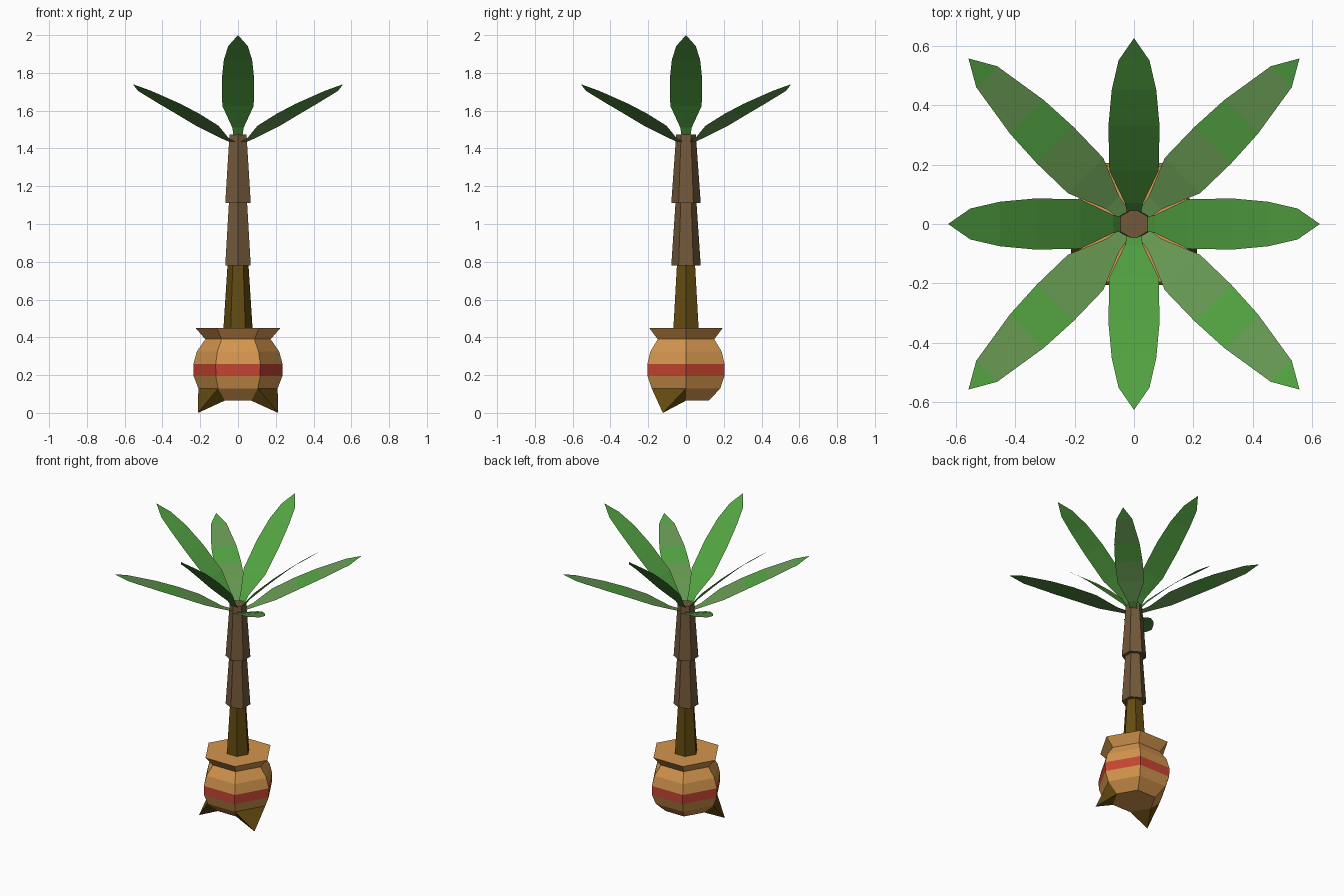
import bpy
from math import cos, sin, radians
from mathutils import Vector, Matrix

cube = bpy.data.objects.get("Cube")
if cube:
    bpy.data.objects.remove(cube, do_unlink=True)


def material(name, rgb):
    m = bpy.data.materials.new(name)
    m.use_nodes = True
    m.diffuse_color = (*rgb, 1)
    m.node_tree.nodes["Principled BSDF"].inputs["Base Color"].default_value = (*rgb, 1)
    return m


clay = material("orange clay", (0.65, 0.30, 0.075))
red = material("red glaze", (0.56, 0.06, 0.032))
dark_wood = material("dark olive wood", (0.127, 0.07, 0.005))
bark = material("brown bark", (0.17, 0.098, 0.042))
green = material("leaf green", (0.084, 0.36, 0.053))
pale_green = material("pale leaf green", (0.133, 0.31, 0.084))


def add_mesh(name, verts, faces, mats):
    mesh = bpy.data.meshes.new(name)
    mesh.from_pydata(verts, [], faces)
    for m in mats:
        mesh.materials.append(m)
    obj = bpy.data.objects.new(name, mesh)
    bpy.context.collection.objects.link(obj)
    return obj


def ring_point(r, z, angle):
    a = radians(angle)
    return Vector((r * cos(a), r * sin(a), z))


def hex_lathe(name, profile, mats, turn=0):
    """Six-sided closed solid from (radius, height) pairs."""
    verts = [ring_point(r, z, turn + 60 * i) for r, z in profile for i in range(6)]
    faces = [tuple(reversed(range(6)))]
    for k in range(len(profile) - 1):
        for i in range(6):
            j = (i + 1) % 6
            faces.append((k * 6 + i, k * 6 + j, k * 6 + 6 + j, k * 6 + 6 + i))
    faces.append(tuple(range(len(verts) - 6, len(verts))))
    return add_mesh(name, verts, faces, mats)


# Pot with a painted band round its belly
pot_profile = [(0.14, 0.065), (0.21, 0.13), (0.235, 0.195), (0.236, 0.258),
               (0.218, 0.325), (0.173, 0.39), (0.225, 0.45)]
pot = hex_lathe("pot", pot_profile, [clay, red])
for p in pot.data.polygons:
    p.material_index = int(0.2 < p.center.z < 0.255)

# Two pyramid feet on the lower front facets
for side, a in (("right", 180), ("left", 300)):
    base = [ring_point(r, z, b) for r, z in pot_profile[:2] for b in (a, a + 60)]
    tip = ring_point(0.245, 0, a + 30)
    add_mesh(side + "_foot", base + [tip],
             [(0, 2, 3, 1), (0, 1, 4), (1, 3, 4), (3, 2, 4), (2, 0, 4)], [dark_wood])

# Trunk of three stacked tapered sections
hex_lathe("lower_trunk", [(0.077, 0.45), (0.055, 0.79)], [dark_wood])
hex_lathe("middle_trunk", [(0.078, 0.78), (0.055, 1.12)], [bark], 30)
hex_lathe("upper_trunk", [(0.078, 1.11), (0.052, 1.475)], [bark], 30)


def leaf(name, stations, angle, mats):
    """Flat blade from (reach, height, half width) stations, ending in a point."""
    verts, faces = [], []
    for d, z, w in stations[:-1]:
        verts += [Vector((d, -w, z)), Vector((d, w, z))]
    n = len(verts)
    for i in range(0, n - 2, 2):
        faces.append((i, i + 2, i + 3, i + 1))
    d, z, w = stations[-1]
    verts.append(Vector((d, 0, z)))
    faces.append((n - 2, n, n - 1))
    turn = Matrix.Rotation(radians(angle), 3, "Z")
    return add_mesh(name, [turn @ v for v in verts], faces, mats)


# Four steep leaves along the axes, four low striped leaves between them
steep = [(0.02, 1.44, 0.02), (0.07, 1.51, 0.03), (0.18, 1.625, 0.083), (0.33, 1.765, 0.086),
         (0.45, 1.868, 0.075), (0.55, 1.942, 0.052), (0.625, 2.0, 0)]
low = [(0.03, 1.43, 0.02), (0.1, 1.455, 0.03), (0.23, 1.52, 0.084), (0.375, 1.583, 0.087),
       (0.51, 1.636, 0.08), (0.7, 1.705, 0.05), (0.787, 1.74, 0)]
steep_names = ["left", "back", "right", "front"]
low_names = ["back_left", "back_right", "front_right", "front_left"]
for i in range(4):
    leaf(steep_names[i] + "_steep_leaf", steep, 90 * i, [green])
    blade = leaf(low_names[i] + "_low_leaf", low, 90 * i + 45, [pale_green, green])
    for p in blade.data.polygons:
        reach = p.center.xy.length
        p.material_index = int(0.4 < reach < 0.5 or reach > 0.7)
